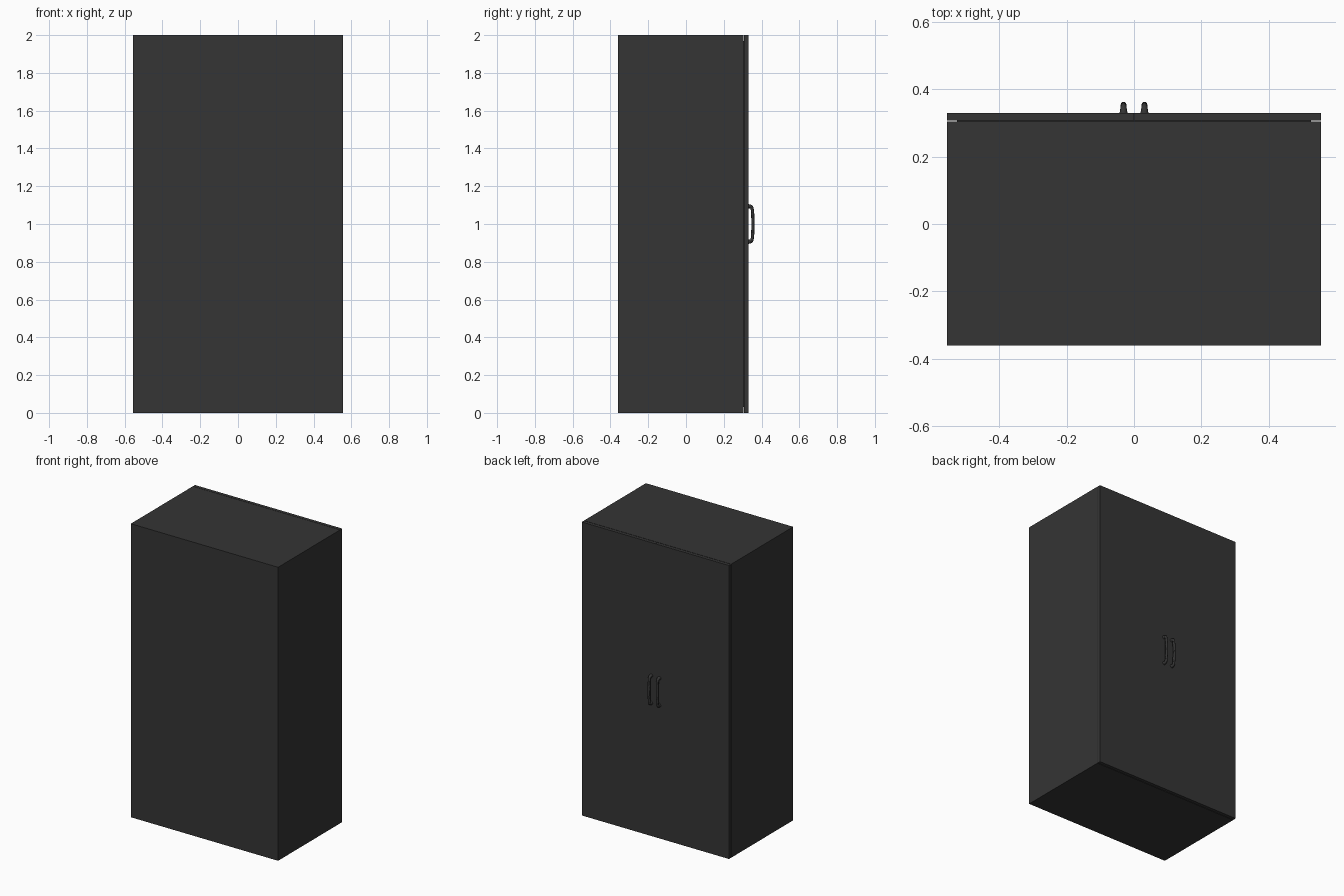
import bpy

if "Cube" in bpy.data.objects:
    bpy.data.objects.remove(bpy.data.objects["Cube"])

dark = bpy.data.materials.new("dark_finish")
dark.diffuse_color = (0.035, 0.035, 0.035, 1)
dark.use_nodes = True
dark.node_tree.nodes["Principled BSDF"].inputs["Base Color"].default_value = dark.diffuse_color

W, H = 0.555, 2.0                  # half width, height
BACK, FRONT = -0.361, 0.305        # carcass depth range
DOOR_IN, DOOR_OUT = 0.3075, 0.33   # door thickness range


def box(name, lo, hi, bevel=0.0):
    bpy.ops.mesh.primitive_cube_add(
        size=1, location=[(a + b) / 2 for a, b in zip(lo, hi)])
    ob = bpy.context.object
    ob.name = name
    ob.scale = [b - a for a, b in zip(lo, hi)]
    bpy.ops.object.transform_apply(location=False, rotation=False, scale=True)
    if bevel:
        m = ob.modifiers.new("edge_bevel", "BEVEL")
        m.width, m.segments = bevel, 2
    ob.data.materials.append(dark)
    return ob


def handle(name, x):
    # bowed pull with flared feet: (y, z, radius)
    half = [(0.328, 0.093, 0.0125), (0.336, 0.0935, 0.0105),
            (0.345, 0.090, 0.0092), (0.350, 0.080, 0.0085),
            (0.3525, 0.060, 0.0085), (0.354, 0.030, 0.0085)]
    pts = half + [(0.3545, 0.0, 0.0085)] + [(y, -z, r) for y, z, r in half[::-1]]
    cu = bpy.data.curves.new(name, "CURVE")
    cu.dimensions = "3D"
    cu.bevel_depth = 1.0
    cu.bevel_resolution = 4
    cu.use_fill_caps = True
    cu.resolution_u = 4
    sp = cu.splines.new("BEZIER")
    sp.bezier_points.add(len(pts) - 1)
    for bp, (y, z, r) in zip(sp.bezier_points, pts):
        bp.co = (x, y, 1.0 + z)
        bp.radius = r
        bp.handle_left_type = bp.handle_right_type = "AUTO"
    ob = bpy.data.objects.new(name, cu)
    bpy.context.collection.objects.link(ob)
    cu.materials.append(dark)
    # convert to a mesh for smooth shading
    bpy.ops.object.select_all(action="DESELECT")
    ob.select_set(True)
    bpy.context.view_layer.objects.active = ob
    bpy.ops.object.convert(target="MESH")
    bpy.ops.object.shade_smooth_by_angle()


# cabinet body
box("cabinet_body", (-W, BACK, 0), (W, FRONT, H))

# hidden mounting block joining doors to the body
box("door_mount", (-W + 0.03, FRONT - 0.002, 0.03), (W - 0.03, DOOR_IN + 0.002, H - 0.03))

# pair of doors with pulls next to the meeting edge
for side, s in (("left", -1), ("right", 1)):
    a, b = sorted((0.0, s * W))
    box(f"{side}_door", (a, DOOR_IN, 0), (b, DOOR_OUT, H), 0.0008)
    handle(f"{side}_handle", s * 0.031)
